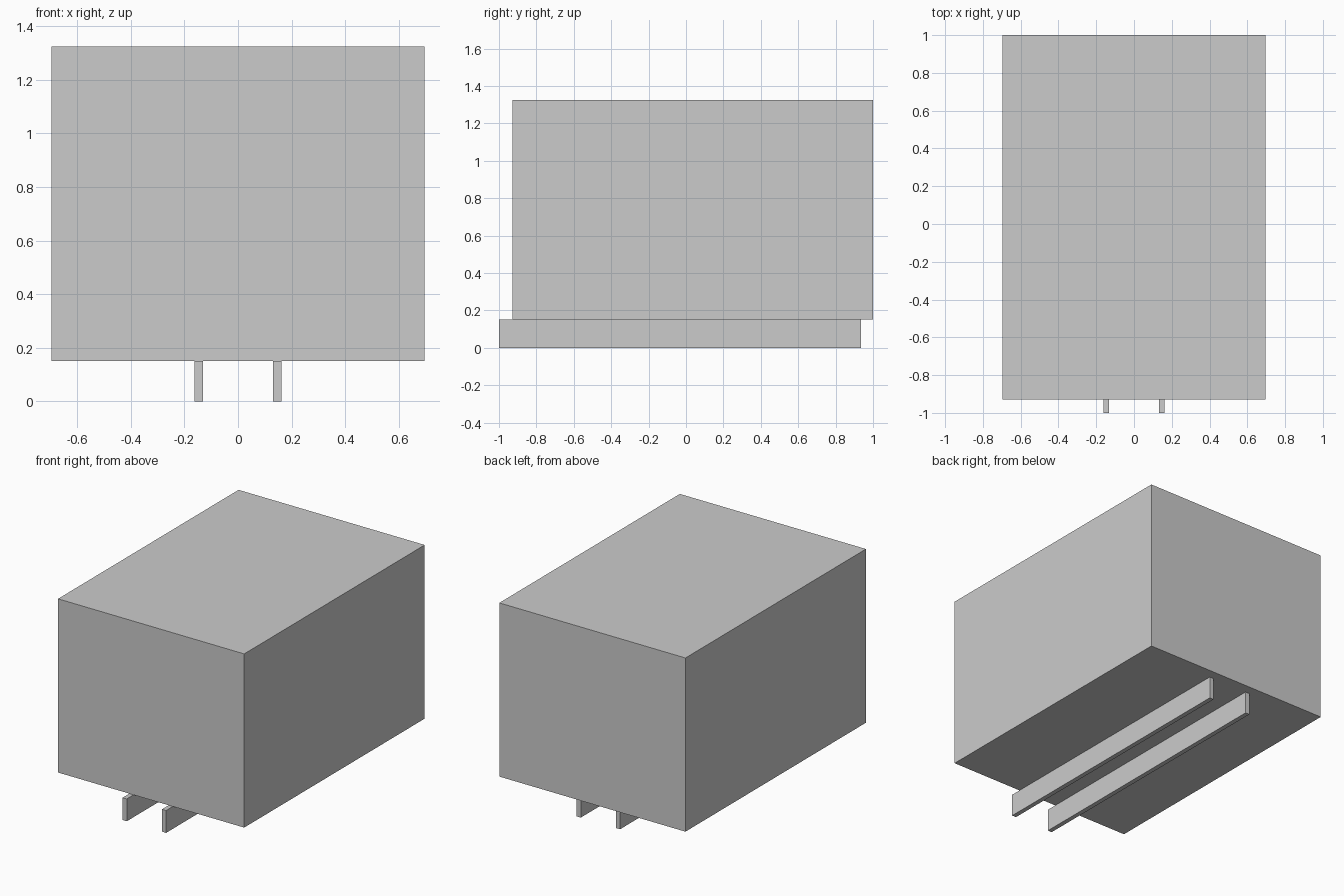
import bpy

if "Cube" in bpy.data.objects:
    bpy.data.objects.remove(bpy.data.objects["Cube"])


def box(name, x, y, z):
    """Add a box spanning the given (min, max) ranges."""
    spans = (x, y, z)
    bpy.ops.mesh.primitive_cube_add(size=1, location=[(a + b) / 2 for a, b in spans])
    obj = bpy.context.object
    obj.name = name
    obj.scale = [b - a for a, b in spans]
    bpy.ops.object.transform_apply(location=False, rotation=False, scale=True)
    return obj


# Main body
box("body", (-0.696, 0.696), (-0.928, 1.0), (0.151, 1.325))

# Pair of runners underneath, shifted toward the front
for side, cx in (("left", -0.147), ("right", 0.147)):
    box(f"{side}_runner", (cx - 0.0155, cx + 0.0155), (-1.0, 0.936), (0.0, 0.151))
